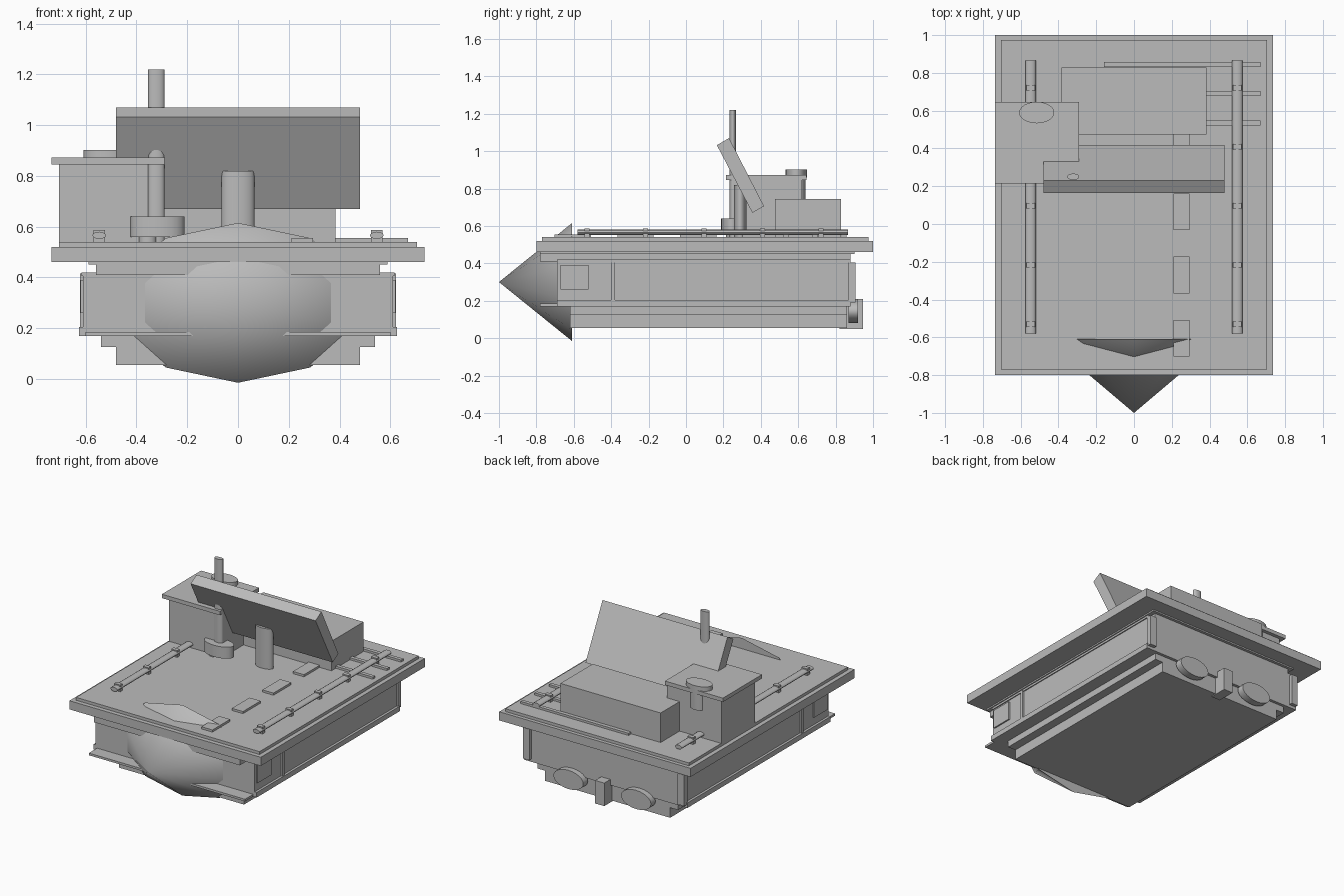
import bpy, bmesh, math
from mathutils import Matrix, Vector

if "Cube" in bpy.data.objects:
    bpy.data.objects.remove(bpy.data.objects["Cube"])

grey = bpy.data.materials.new("hull_grey")
grey.diffuse_color = (0.5, 0.5, 0.5, 1)
grey.use_nodes = True
grey.node_tree.nodes["Principled BSDF"].inputs["Base Color"].default_value = grey.diffuse_color


def finish(name, bm, smooth=0):
    bmesh.ops.recalc_face_normals(bm, faces=bm.faces[:])
    mesh = bpy.data.meshes.new(name)
    bm.to_mesh(mesh)
    bm.free()
    mesh.materials.append(grey)
    ob = bpy.data.objects.new(name, mesh)
    bpy.context.collection.objects.link(ob)
    if smooth:
        bpy.ops.object.select_all(action='DESELECT')
        ob.select_set(True)
        bpy.context.view_layer.objects.active = ob
        bpy.ops.object.shade_smooth_by_angle(angle=math.radians(smooth))
    return ob


def box(name, x, y, z):
    bm = bmesh.new()
    size = Matrix.Diagonal((x[1] - x[0], y[1] - y[0], z[1] - z[0], 1))
    mid = Vector([(a + b) / 2 for a, b in (x, y, z)])
    bmesh.ops.create_cube(bm, size=1, matrix=Matrix.Translation(mid) @ size)
    return finish(name, bm)


def tube(name, mid, half, axis='Z', sides=24, tip=1, smooth=40, turn=0):
    """Elliptical cylinder or cone filling the half extents around mid."""
    bm = bmesh.new()
    rot = {'Z': Matrix(), 'Y': Matrix.Rotation(math.pi / 2, 4, 'X'),
           'X': Matrix.Rotation(math.pi / 2, 4, 'Y')}[axis]
    m = Matrix.Translation(mid) @ Matrix.Diagonal((*half, 1)) @ rot
    m = m @ Matrix.Rotation(turn, 4, 'Z')
    bmesh.ops.create_cone(bm, cap_ends=True, segments=sides, radius1=1,
                          radius2=tip, depth=2, matrix=m)
    return finish(name, bm, smooth)


def extrude_x(name, profile, x0, x1):
    bm = bmesh.new()
    face = bm.faces.new([bm.verts.new((x0, y, z)) for y, z in profile])
    geo = bmesh.ops.extrude_face_region(bm, geom=[face])['geom']
    bmesh.ops.translate(bm, vec=(x1 - x0, 0, 0),
                        verts=[v for v in geo if isinstance(v, bmesh.types.BMVert)])
    return finish(name, bm)


# Stepped hull and deck
box("keel", (-.48, .48), (-.62, .86), (.055, .18))
box("lower_step", (-.54, .54), (-.62, .86), (.125, .18))
box("hull", (-.61, .61), (-.69, .88), (.17, .42))
box("hull_neck", (-.56, .56), (-.78, .88), (.41, .46))
box("neck_rim", (-.59, .59), (-.78, .9), (.45, .465))
box("deck_plate", (-.735, .735), (-.8, 1), (.46, .52))
box("deck_top", (-.705, .705), (-.77, .975), (.52, .54))

# Ten sided bow cone
tube("bow_cone", (0, -.805, .3), (.485, .195, .315), 'Y', 10, 0, 75, math.pi)

# Hull side trim and stern fittings
box("bow_sill", (-.6, .6), (-.78, -.68), (.17, .185))
for s, side in ((-1, "left"), (1, "right")):
    def sx(a, b):
        return tuple(sorted((s * a, s * b)))
    box(side + "_lower_rail", sx(.6, .627), (-.69, .88), (.17, .205))
    box(side + "_upper_rail", sx(.6, .617), (-.69, .88), (.405, .42))
    box(side + "_side_post", sx(.6, .622), (-.4, -.38), (.2, .415))
    box(side + "_side_window", sx(.6, .62), (-.67, -.52), (.26, .39))
    box(side + "_stern_post", sx(.57, .62), (.87, .905), (.19, .405))
    tube(side + "_stern_disc", (s * .26, .895, .145), (.115, .025, .065), 'Y')

    # Deck handrails with brackets
    tube(side + "_handrail", (s * .547, .142, .566), (.027, .723, .014), 'Y', 12)
    for i in range(5):
        y = -.53 + i * .313
        box(f"{side}_bracket_{i}", sx(.525, .57), (y - .014, y + .014), (.54, .587))
box("stern_hitch", (-.035, .035), (.82, .947), (.05, .21))

# Deck steps and cross rods
for i in range(4):
    y = -.605 + i * .335
    box(f"deck_step_{i}", (.21, .295), (y - .097, y + .097), (.54, .555))
for i in range(3):
    y = .535 + i * .155
    box(f"cross_rod_{i}", (-.16, .67), (y - .013, y + .013), (.54, .555))

# Tower with roof, vent and rear pipe
box("tower", (-.705, -.29), (.25, .62), (.54, .85))
bm_roof = bmesh.new()
outline = [(-.735, .215), (-.48, .215), (-.29, .215), (-.29, .645), (-.735, .645)]
roof = bm_roof.faces.new([bm_roof.verts.new((x, y, .845)) for x, y in outline])
ext = bmesh.ops.extrude_face_region(bm_roof, geom=[roof])['geom']
bmesh.ops.translate(bm_roof, vec=(0, 0, .027),
                    verts=[v for v in ext if isinstance(v, bmesh.types.BMVert)])
finish("tower_roof", bm_roof)
tube("roof_vent", (-.515, .59, .88), (.093, .057, .022))
tube("rear_pipe", (-.515, .59, .79), (.06, .05, .06))

# Rear locker, tilted panel, its support and the mast
box("rear_locker", (-.385, .385), (.475, .828), (.54, .745))
extrude_x("tilted_panel", [(.165, 1.032), (.23, 1.07), (.417, .706), (.355, .67)], -.48, .48)
tube("panel_support", (0, .29, .68), (.065, .033, .14))
tube("mast", (-.322, .25, .88), (.032, .017, .34))
tube("mast_base", (-.317, .245, .6), (.107, .057, .04))
tube("mast_foot", (-.355, .245, .55), (.035, .03, .015))
